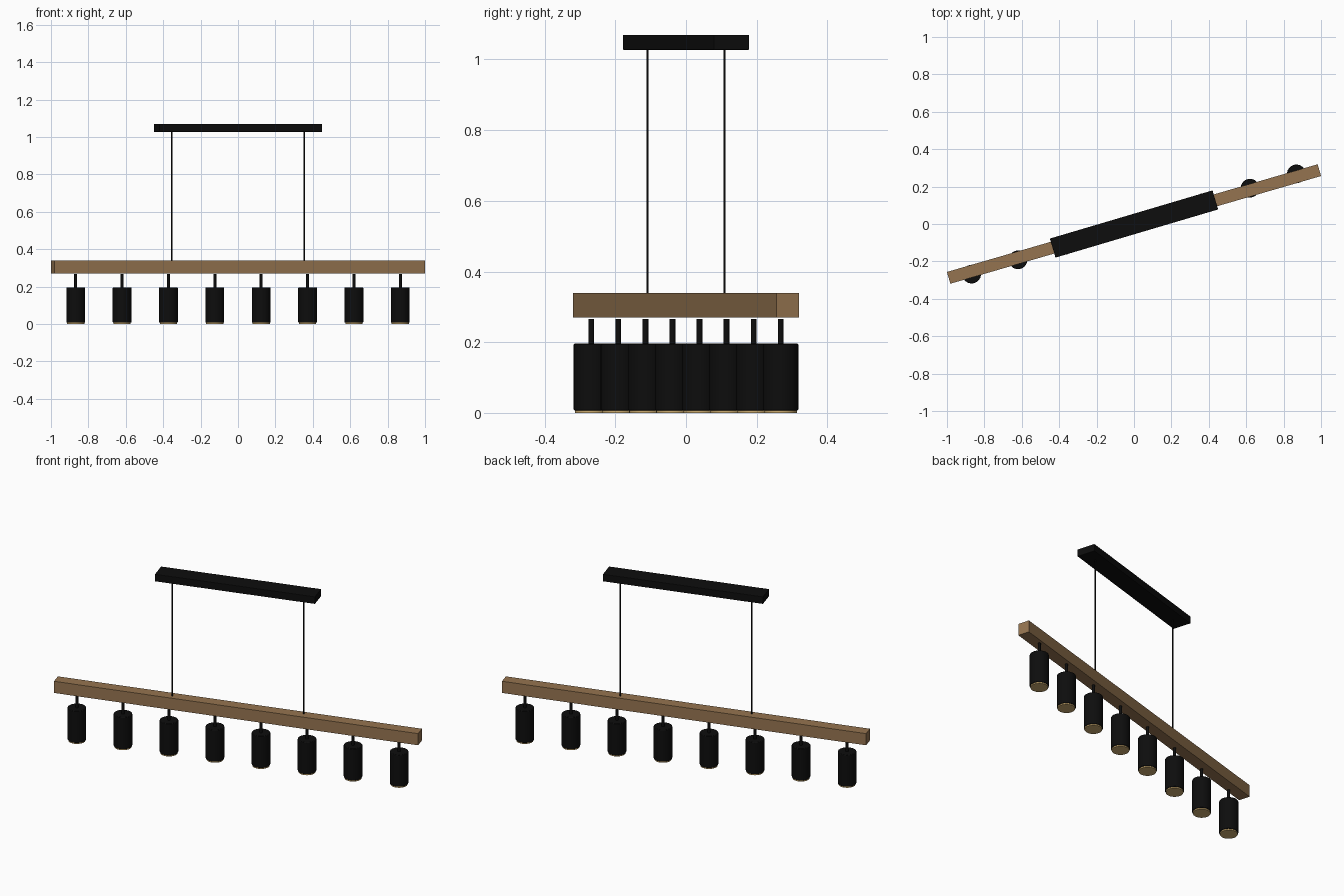
import bpy
from math import radians, cos, sin

cube = bpy.data.objects.get("Cube")
if cube:
    bpy.data.objects.remove(cube, do_unlink=True)


def material(name, rgb):
    m = bpy.data.materials.new(name)
    m.use_nodes = True
    m.diffuse_color = (*rgb, 1)
    m.node_tree.nodes["Principled BSDF"].inputs["Base Color"].default_value = (*rgb, 1)
    return m


BLACK = material("matte black", (0.004, 0.004, 0.004))
WOOD = material("oak wood", (0.30, 0.175, 0.08))
GLOW = material("warm lens", (0.60, 0.41, 0.16))


def bevel(obj, width):
    mod = obj.modifiers.new("soft edges", "BEVEL")
    mod.width = width
    mod.segments = 2
    mod.limit_method = "ANGLE"


def box(name, size, z0, z1, angle, mat, edge):
    bpy.ops.mesh.primitive_cube_add(size=1, location=(0, 0, (z0 + z1) / 2))
    obj = bpy.context.object
    obj.name = name
    obj.scale = (*size, z1 - z0)
    bpy.ops.object.transform_apply(location=False, rotation=False, scale=True)
    obj.rotation_euler.z = radians(angle)
    obj.data.materials.append(mat)
    if edge:
        bevel(obj, edge)


def rod(name, along, radius, z0, z1, mat, sides=32, edge=0):
    a = radians(17.15)
    bpy.ops.mesh.primitive_cylinder_add(
        vertices=sides, radius=radius, depth=z1 - z0,
        location=(along * cos(a), along * sin(a), (z0 + z1) / 2))
    obj = bpy.context.object
    obj.name = name
    obj.data.materials.append(mat)
    if edge:
        bevel(obj, edge)
    bpy.ops.object.shade_smooth_by_angle(angle=radians(40))


# Ceiling plate and wooden beam
box("ceiling_plate", (0.907, 0.106), 1.027, 1.07, 16.5, BLACK, 0.003)
box("wooden_beam", (2.064, 0.0655), 0.27, 0.339, 16.2, WOOD, 0)

# Suspension cables
for side, x in (("left", 0.371), ("right", -0.371)):
    rod(side + "_cable", x, 0.003, 0.335, 1.03, BLACK, 12)

# Row of spotlights hanging below the beam
COUNT, SPACING = 8, 0.2595
for i in range(COUNT):
    x = (i - (COUNT - 1) / 2) * SPACING
    rod(f"lamp_stem_{i + 1}", x, 0.008, 0.19, 0.266, BLACK, 16)
    rod(f"lamp_shade_{i + 1}", x, 0.05, 0.007, 0.196, BLACK, 32, 0.003)
    rod(f"lamp_lens_{i + 1}", x, 0.046, 0.0, 0.012, GLOW)
